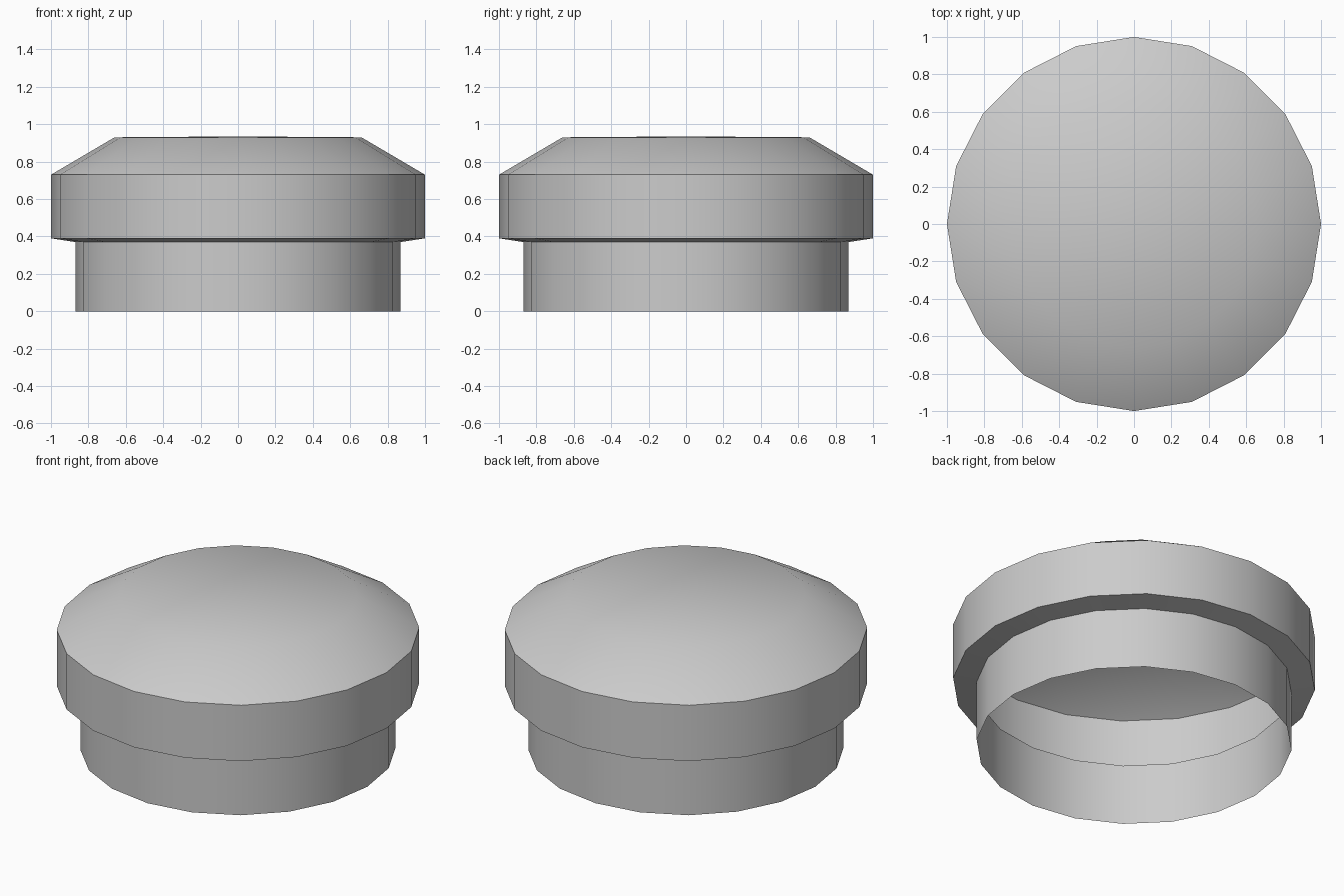
import bpy, bmesh, math

if "Cube" in bpy.data.objects:
    bpy.data.objects.remove(bpy.data.objects["Cube"])

SIDES = 20

# Profile (radius, height) from the open bottom rim up to the crown
PROFILE = [(0.87, 0.0), (0.87, 0.37), (1.0, 0.39), (1.0, 0.73), (0.66, 0.93)]
APEX = 0.935


def lathe(name, profile, apex):
    bm = bmesh.new()
    rings = []
    for r, z in profile:
        rings.append([bm.verts.new((r * math.cos(math.tau * i / SIDES),
                                    r * math.sin(math.tau * i / SIDES), z))
                      for i in range(SIDES)])
    for low, high in zip(rings, rings[1:]):
        for i in range(SIDES):
            j = (i + 1) % SIDES
            bm.faces.new((low[i], low[j], high[j], high[i]))
    # Shallow fan closing the top
    tip = bm.verts.new((0, 0, apex))
    for i in range(SIDES):
        bm.faces.new((rings[-1][i], rings[-1][(i + 1) % SIDES], tip))
    mesh = bpy.data.meshes.new(name)
    bm.to_mesh(mesh)
    bm.free()
    obj = bpy.data.objects.new(name, mesh)
    bpy.context.collection.objects.link(obj)
    return obj


# Hollow cap: narrow skirt, wide band and domed crown in one thin shell
cap = lathe("domed_cap", PROFILE, APEX)
bpy.context.view_layer.objects.active = cap
cap.select_set(True)
bpy.ops.object.shade_smooth_by_angle(angle=math.radians(40))
